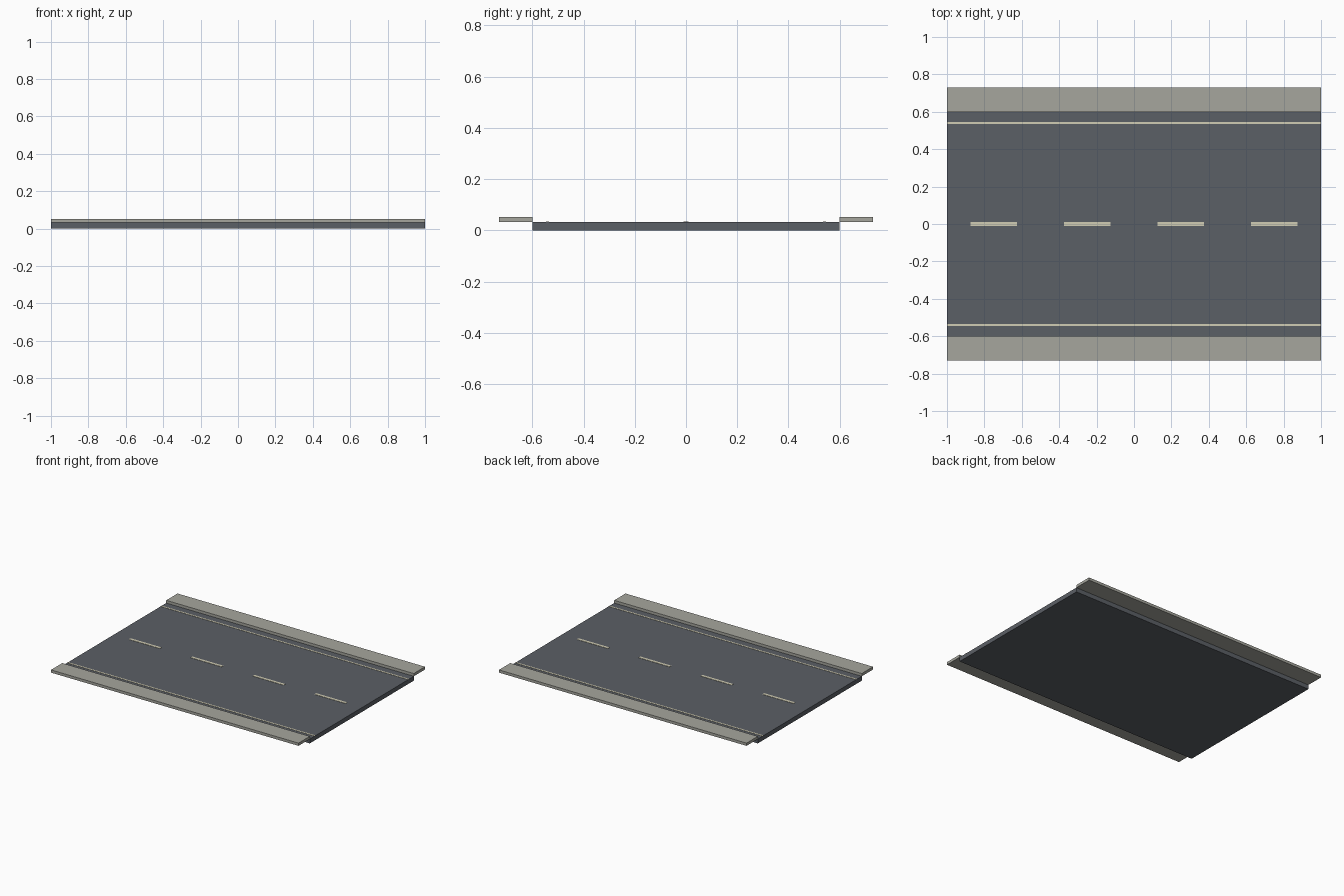
import bpy

cube = bpy.data.objects.get("Cube")
if cube:
    bpy.data.objects.remove(cube, do_unlink=True)


def material(name, color):
    mat = bpy.data.materials.new(name)
    mat.use_nodes = True
    mat.diffuse_color = (*color, 1)
    mat.node_tree.nodes["Principled BSDF"].inputs["Base Color"].default_value = (*color, 1)
    return mat


asphalt = material("asphalt", (0.105, 0.115, 0.133))
concrete = material("concrete", (0.38, 0.38, 0.34))
paint = material("road_paint", (0.64, 0.61, 0.46))

ROAD_TOP = 0.032
KERB_TOP = 0.052
MARK_TOP = ROAD_TOP + 0.002


def box(name, x, y, z, mat):
    """Axis-aligned box from (low, high) ranges."""
    ranges = (x, y, z)
    bpy.ops.mesh.primitive_cube_add(size=1, location=[sum(r) / 2 for r in ranges])
    obj = bpy.context.object
    obj.name = name
    obj.scale = [r[1] - r[0] for r in ranges]
    bpy.ops.object.transform_apply(location=False, rotation=False, scale=True)
    obj.data.materials.append(mat)
    return obj


# Road slab
box("road_slab", (-1, 1), (-0.6, 0.6), (0, ROAD_TOP), asphalt)

# Overhanging pavements and solid edge lines on both sides
for side, s in (("front", -1), ("back", 1)):
    box(side + "_pavement", (-1, 1), sorted((s * 0.6, s * 0.73)), (ROAD_TOP, KERB_TOP), concrete)
    box(side + "_edge_line", (-1, 1), sorted((s * 0.534, s * 0.546)), (ROAD_TOP, MARK_TOP), paint)

# Dashed centre line
for i in range(4):
    x = -0.75 + i * 0.5
    box(f"centre_dash_{i + 1}", (x - 0.125, x + 0.125), (-0.01, 0.01), (ROAD_TOP, MARK_TOP), paint)
